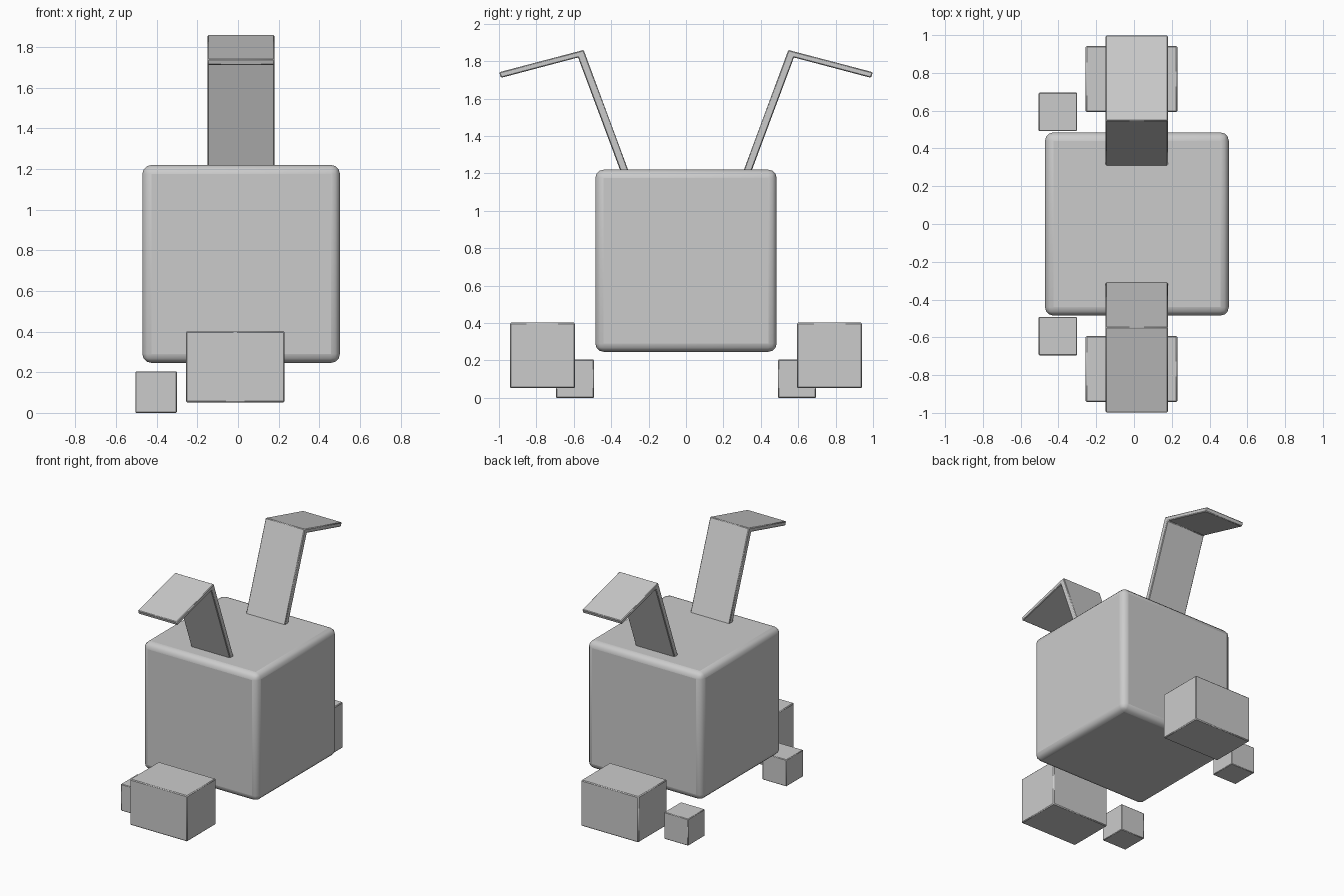
import bpy
import bmesh

if "Cube" in bpy.data.objects:
    bpy.data.objects.remove(bpy.data.objects["Cube"])


def finish(obj, bevel, segments, mirror):
    """Bevel the edges, mirror front to back, and smooth the rounding."""
    if bevel:
        b = obj.modifiers.new("Bevel", "BEVEL")
        b.width = bevel
        b.segments = segments
    if mirror:
        m = obj.modifiers.new("Mirror", "MIRROR")
        m.use_axis = (False, True, False)
    bpy.ops.object.select_all(action="DESELECT")
    obj.select_set(True)
    bpy.context.view_layer.objects.active = obj
    bpy.ops.object.shade_smooth_by_angle()
    return obj


def prism(name, profile, x0, x1, bevel, segments=1, mirror=True):
    """Extrude a (y, z) profile from x0 to x1."""
    bm = bmesh.new()
    face = bm.faces.new([bm.verts.new((x0, y, z)) for y, z in profile])
    ext = bmesh.ops.extrude_face_region(bm, geom=[face])["geom"]
    verts = [v for v in ext if isinstance(v, bmesh.types.BMVert)]
    bmesh.ops.translate(bm, verts=verts, vec=(x1 - x0, 0, 0))
    bmesh.ops.recalc_face_normals(bm, faces=bm.faces)
    mesh = bpy.data.meshes.new(name)
    bm.to_mesh(mesh)
    bm.free()
    obj = bpy.data.objects.new(name, mesh)
    bpy.context.collection.objects.link(obj)
    return finish(obj, bevel, segments, mirror)


def box(name, x, y, z, bevel, segments=1, mirror=True):
    profile = [(y[0], z[0]), (y[1], z[0]), (y[1], z[1]), (y[0], z[1])]
    return prism(name, profile, x[0], x[1], bevel, segments, mirror)


# Rounded cube body
box("body", (-0.471, 0.502), (-0.485, 0.485), (0.246, 1.22), 0.045, 3, False)

# Large side blocks
box("side_blocks", (-0.256, 0.229), (0.593, 0.942), (0.052, 0.402), 0.006)

# Small foot blocks
box("foot_blocks", (-0.505, -0.301), (0.492, 0.695), (0.003, 0.207), 0.004)
bpy.data.objects["foot_blocks"].location.z = -0.003

# Bent strip ears, rooted slightly inside the body
ear = [(0.299, 1.19), (0.547, 1.86), (0.999, 1.741),
       (0.989, 1.711), (0.577, 1.82), (0.342, 1.19)]
prism("ears", ear, -0.15, 0.18, 0.005)
